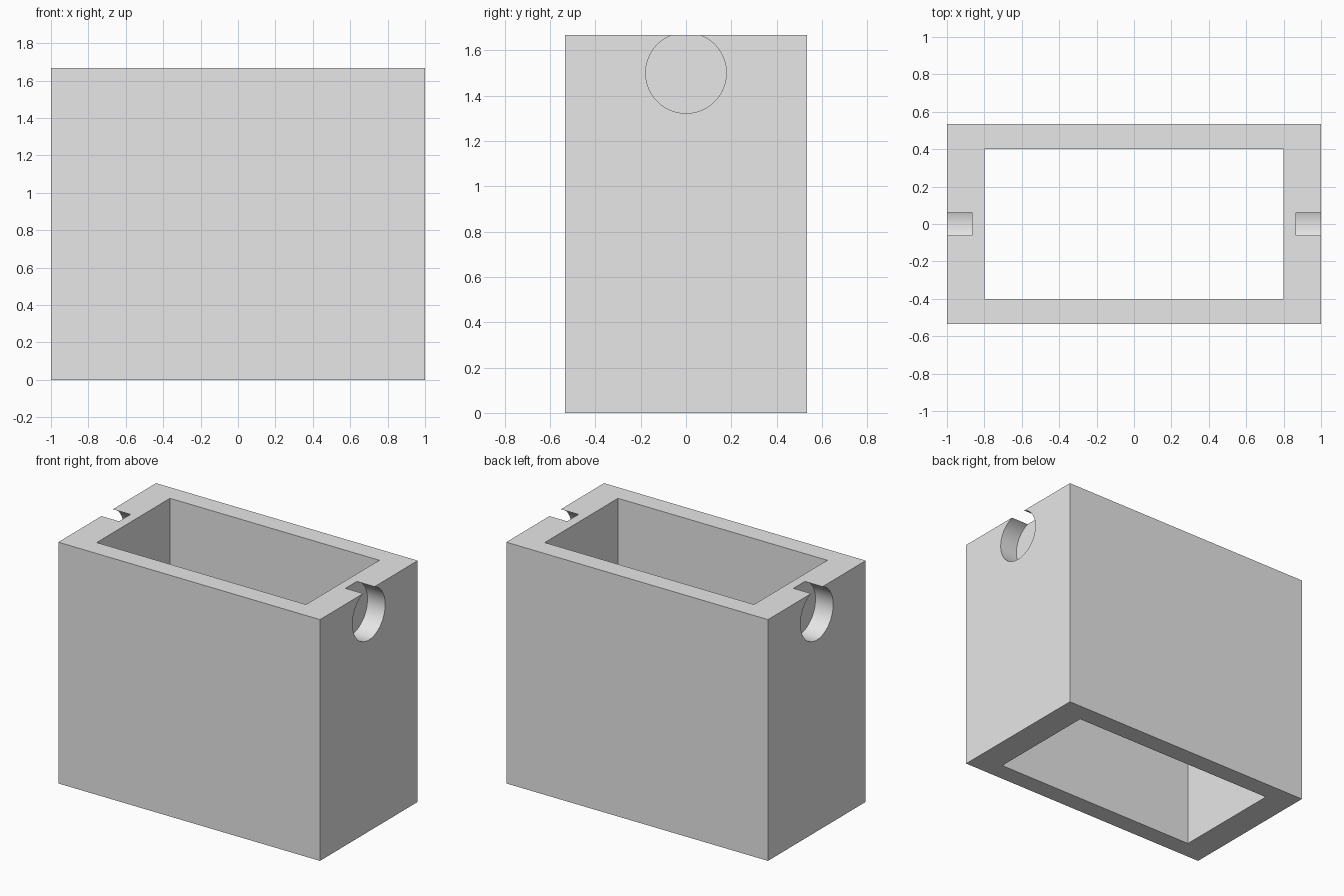
import bpy
import math

if "Cube" in bpy.data.objects:
    bpy.data.objects.remove(bpy.data.objects["Cube"], do_unlink=True)

WIDTH, DEPTH, HEIGHT = 2.0, 1.0667, 1.6667
INNER_X, INNER_Y = 1.6, 0.8
HOLE_R, HOLE_Z, HOLE_DEPTH = 0.178, 1.5, 0.135

# Single grey material
grey = bpy.data.materials.new("light grey")
grey.use_nodes = True
grey.diffuse_color = (0.8, 0.8, 0.8, 1)
grey.node_tree.nodes["Principled BSDF"].inputs["Base Color"].default_value = (0.8, 0.8, 0.8, 1)


def box(name, size, z):
    bpy.ops.mesh.primitive_cube_add(size=1, location=(0, 0, z))
    obj = bpy.context.object
    obj.name = name
    obj.scale = size
    bpy.ops.object.transform_apply(location=True, rotation=True, scale=True)
    return obj


def cut(target, cutter):
    cutter.hide_render = True
    mod = target.modifiers.new("cut", 'BOOLEAN')
    mod.operation = 'DIFFERENCE'
    mod.solver = 'EXACT'
    mod.object = cutter
    bpy.ops.object.select_all(action='DESELECT')
    target.select_set(True)
    bpy.context.view_layer.objects.active = target
    bpy.ops.object.modifier_apply(modifier=mod.name)
    bpy.data.objects.remove(cutter, do_unlink=True)


# Rectangular sleeve, open at top and bottom
sleeve = box("sleeve", (WIDTH, DEPTH, HEIGHT), HEIGHT / 2)
sleeve.data.materials.append(grey)
cut(sleeve, box("opening_cutter", (INNER_X, INNER_Y, HEIGHT * 2), HEIGHT / 2))

# Blind round sockets on both ends, breaking through the top rim
for side in (-1, 1):
    bpy.ops.mesh.primitive_cylinder_add(
        vertices=96, radius=HOLE_R, depth=HOLE_DEPTH * 2,
        location=(side * WIDTH / 2, 0, HOLE_Z), rotation=(0, math.pi / 2, 0))
    socket = bpy.context.object
    socket.name = "socket_cutter"
    cut(sleeve, socket)

bpy.ops.object.shade_smooth_by_angle(angle=math.radians(30))
